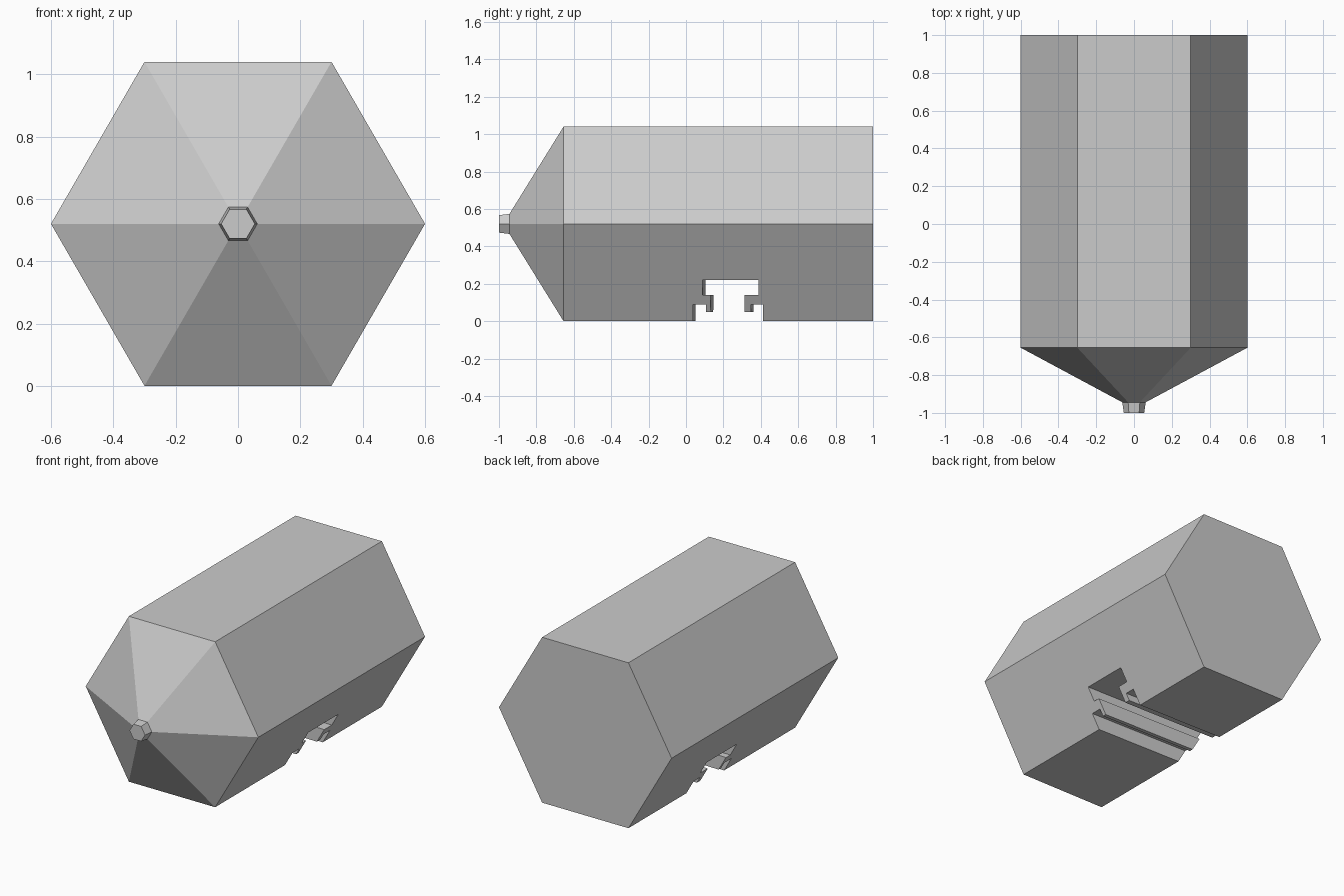
import bpy, bmesh, math

if "Cube" in bpy.data.objects:
    bpy.data.objects.remove(bpy.data.objects["Cube"])

ZC = 0.52  # height of the hexagon axis


def make_object(name, bm):
    bmesh.ops.recalc_face_normals(bm, faces=bm.faces)
    mesh = bpy.data.meshes.new(name)
    bm.to_mesh(mesh)
    bm.free()
    obj = bpy.data.objects.new(name, mesh)
    bpy.context.collection.objects.link(obj)
    return obj


def loft(name, loops):
    """Join equal-sized point loops into a closed solid."""
    bm = bmesh.new()
    rings = [[bm.verts.new(p) for p in loop] for loop in loops]
    n = len(rings[0])
    for a, b in zip(rings, rings[1:]):
        for i in range(n):
            j = (i + 1) % n
            bm.faces.new((a[i], a[j], b[j], b[i]))
    bm.faces.new(rings[0])
    bm.faces.new(rings[-1])
    return make_object(name, bm)


def hexagon(y, r):
    return [(r * math.cos(i * math.pi / 3), y, ZC + r * math.sin(i * math.pi / 3))
            for i in range(6)]


# Hexagonal barrel with conical nose, and the small tapered tip
body = loft("body", [hexagon(1, 0.6), hexagon(-0.655, 0.6), hexagon(-0.945, 0.06)])
loft("nose_tip", [hexagon(-0.94, 0.0625), hexagon(-1, 0.054)])

# Stepped mounting slot across the underside, slightly skewed
profile = [(0.044, -0.1), (0.044, 0.09), (0.114, 0.09), (0.114, 0.05),
           (0.139, 0.05), (0.139, 0.14), (0.097, 0.14), (0.097, 0.22),
           (0.395, 0.22), (0.395, 0.14), (0.32, 0.14), (0.32, 0.05),
           (0.355, 0.05), (0.355, 0.09), (0.419, 0.09), (0.419, -0.1)]
SKEW = -0.02
cutter = loft("slot_cutter", [[(x, y + SKEW * x, z) for y, z in profile]
                              for x in (-0.7, 0.7)])
cutter.hide_render = True
cutter.hide_viewport = True
cut = body.modifiers.new("slot", 'BOOLEAN')
cut.operation = 'DIFFERENCE'
cut.solver = 'EXACT'
cut.object = cutter
